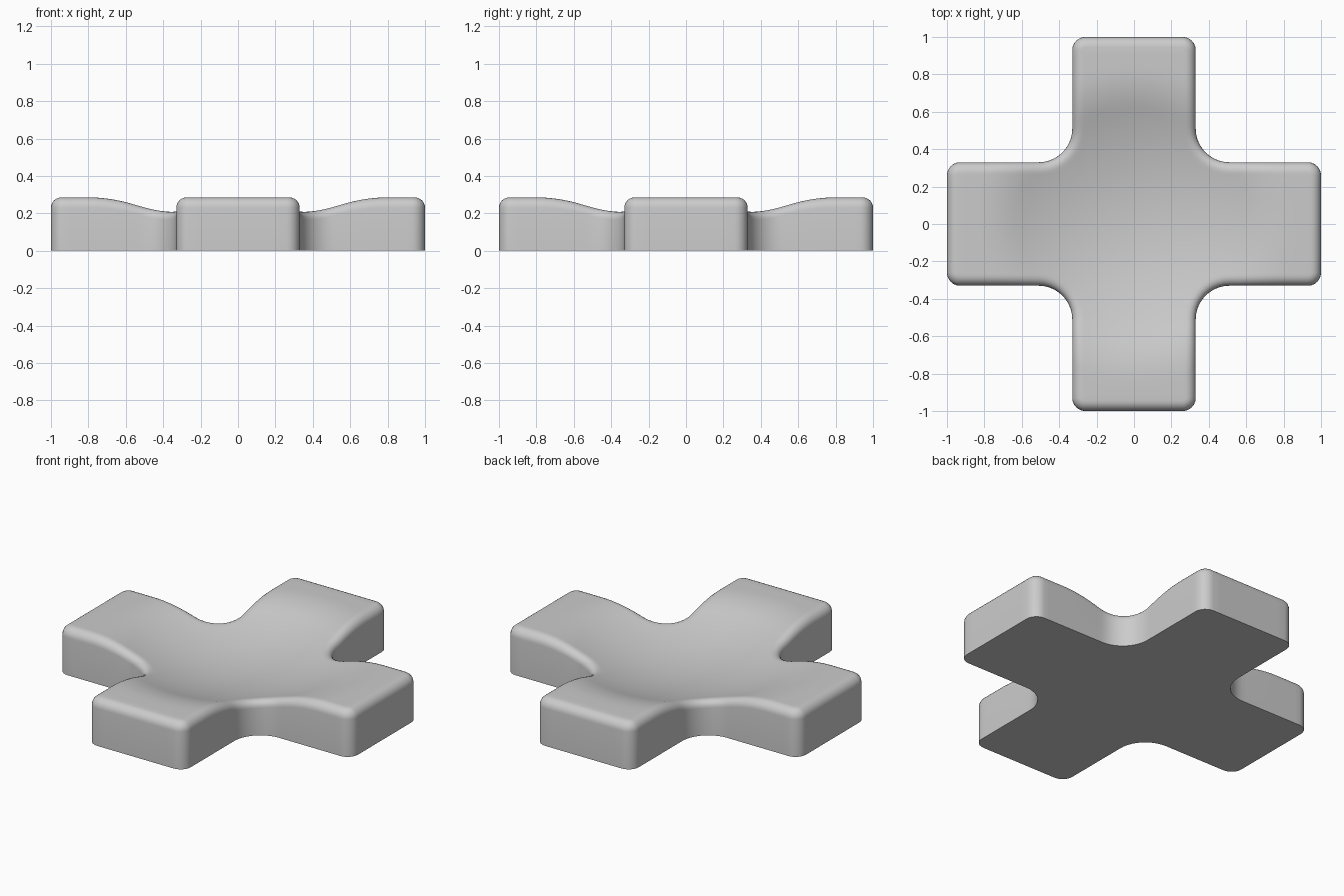
import bpy, bmesh, math
from mathutils import Vector

if "Cube" in bpy.data.objects:
    bpy.data.objects.remove(bpy.data.objects["Cube"])

HALF_W = 0.33      # half width of an arm
FILLET = 0.18      # inner corner radius
CORNER = 0.07      # outer corner radius
ROUND = 0.055      # top edge rounding
RIM_Z = 0.285      # height of the arm ends


def top_z(r):
    """Radial dish: spherical bowl blending into the flat arm ends."""
    curve, r1, r2 = 1.8, 0.62, 0.84
    if r >= r2:
        return RIM_Z
    if r > r1:
        return RIM_Z - 0.5 * (r1 / curve) / (r2 - r1) * (r2 - r) ** 2
    blend = 0.5 * (r1 / curve) * (r2 - r1)
    return RIM_Z - blend - (r1 * r1 - r * r) / (2 * curve)


def arc(cx, cy, rad, a0, a1, n):
    angles = [math.radians(a0 + (a1 - a0) * i / n) for i in range(n + 1)]
    return [Vector((cx + rad * math.cos(a), cy + rad * math.sin(a))) for a in angles]


def line(a, b, n):
    return [a.lerp(b, i / n) for i in range(1, n)]


def outline(d):
    """Rounded cross outline, inset by d, counter-clockwise."""
    c, e = CORNER - d, HALF_W + FILLET
    low = arc(1 - CORNER, -HALF_W + CORNER, c, -90, 0, 6)
    high = arc(1 - CORNER, HALF_W - CORNER, c, 0, 90, 6)
    inner = arc(e, e, FILLET + d, 270, 180, 10)
    side_end = Vector((inner[-1].x, 1 - CORNER))
    quarter = (low + line(low[-1], high[0], 10) + high
               + line(high[-1], inner[0], 12) + inner
               + line(inner[-1], side_end, 12))
    points = []
    for k in range(4):
        ca, sa = ((1, 0), (0, 1), (-1, 0), (0, -1))[k]
        points += [Vector((p.x * ca - p.y * sa, p.x * sa + p.y * ca)) for p in quarter]
    return points


bm = bmesh.new()
rings = []

# Side wall and rounded top edge
base = outline(0)
rings.append([bm.verts.new((p.x, p.y, 0)) for p in base])
for i in range(7):
    a = math.radians(90 * i / 6)
    drop = ROUND * (1 - math.sin(a))
    rings.append([bm.verts.new((p.x, p.y, top_z(p.length) - drop))
                  for p in outline(ROUND * (1 - math.cos(a)))])

# Dished top, shrinking towards the middle
inset, steps = outline(ROUND), 26
for i in range(1, steps):
    t = 1 - i / steps
    rings.append([bm.verts.new((p.x * t, p.y * t, top_z(p.length * t))) for p in inset])

n = len(base)
for lower, upper in zip(rings, rings[1:]):
    for i in range(n):
        j = (i + 1) % n
        bm.faces.new((lower[i], lower[j], upper[j], upper[i]))
centre = bm.verts.new((0, 0, top_z(0)))
for i in range(n):
    bm.faces.new((rings[-1][i], rings[-1][(i + 1) % n], centre))

# Flat underside
bm.faces.new(list(reversed(rings[0])))

mesh = bpy.data.meshes.new("cross_pad")
bm.to_mesh(mesh)
bm.free()
pad = bpy.data.objects.new("cross_pad", mesh)
bpy.context.collection.objects.link(pad)

grey = bpy.data.materials.new("grey plastic")
grey.diffuse_color = (0.6, 0.6, 0.6, 1)
grey.use_nodes = True
grey.node_tree.nodes["Principled BSDF"].inputs["Base Color"].default_value = grey.diffuse_color
mesh.materials.append(grey)

bpy.context.view_layer.objects.active = pad
pad.select_set(True)
bpy.ops.object.shade_smooth_by_angle(angle=math.radians(40))
